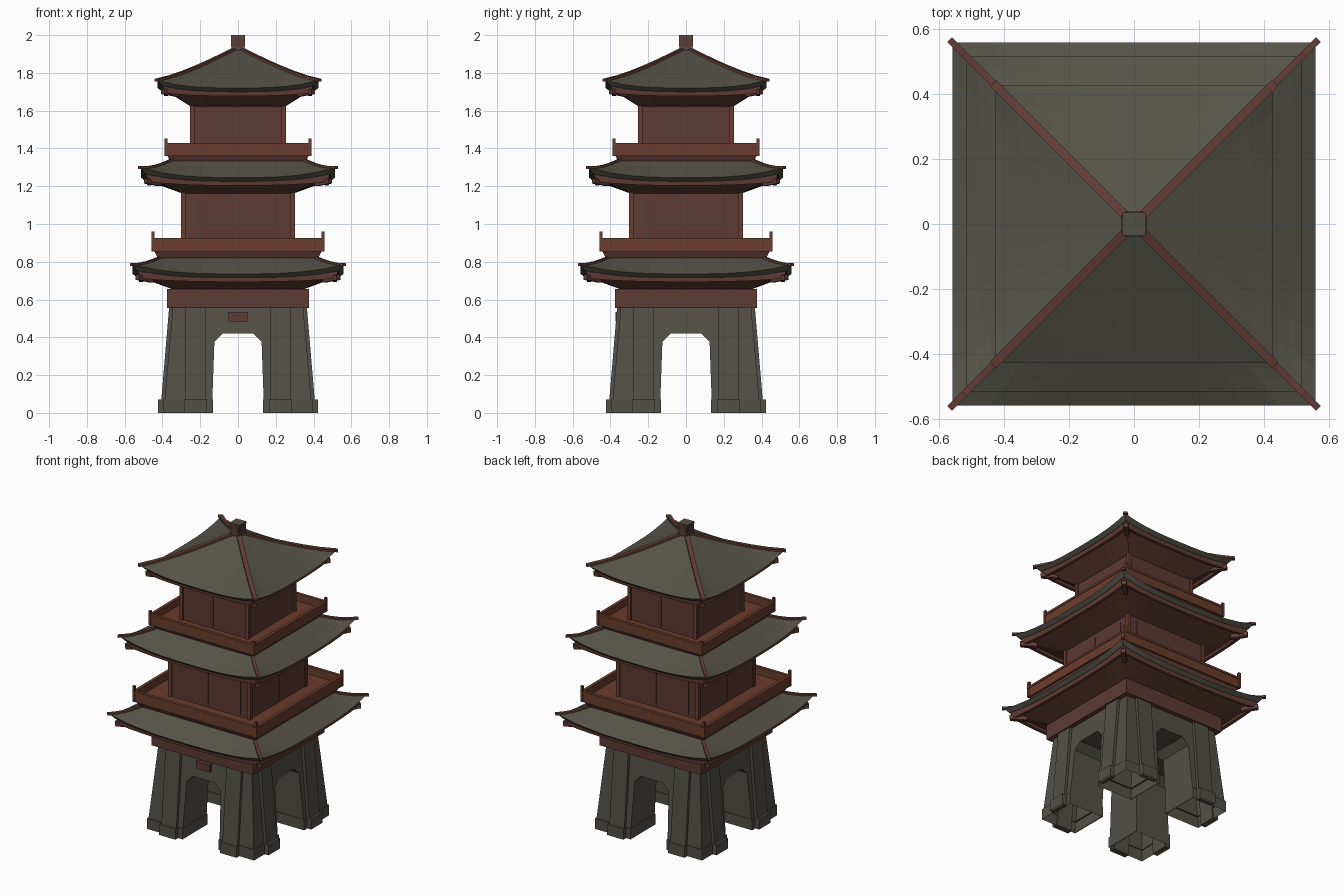
import bpy, bmesh, math
from mathutils import Matrix, Vector

if "Cube" in bpy.data.objects:
    bpy.data.objects.remove(bpy.data.objects["Cube"])


def mat(name, c):
    m = bpy.data.materials.new(name)
    m.diffuse_color = (*c, 1)
    m.use_nodes = True
    m.node_tree.nodes["Principled BSDF"].inputs["Base Color"].default_value = m.diffuse_color
    return m


STONE = mat("grey stone", (0.088, 0.081, 0.063))
TILE = mat("roof tile grey", (0.093, 0.086, 0.067))
WALL = mat("dark red wall", (0.110, 0.043, 0.034))
PANEL = mat("deep red panel", (0.108, 0.041, 0.032))
RAIL = mat("orange red timber", (0.145, 0.046, 0.026))
EAVE = mat("brown red eave", (0.122, 0.046, 0.035))


def finish(name, bm, material, recalc=True):
    if recalc:
        bmesh.ops.recalc_face_normals(bm, faces=bm.faces)
    me = bpy.data.meshes.new(name)
    bm.to_mesh(me)
    bm.free()
    me.materials.append(material)
    ob = bpy.data.objects.new(name, me)
    bpy.context.collection.objects.link(ob)
    return ob


def add_box(bm, lo, hi):
    """Axis aligned box from corner to corner."""
    c = [(a + b) / 2 for a, b in zip(lo, hi)]
    s = [b - a for a, b in zip(lo, hi)]
    m = Matrix.Translation(c) @ Matrix.Diagonal((*s, 1))
    return bmesh.ops.create_cube(bm, size=1, matrix=m)["verts"]


def four(bm):
    """Repeat everything round the z axis in quarter turns."""
    geo = bm.verts[:] + bm.edges[:] + bm.faces[:]
    for k in (1, 2, 3):
        d = bmesh.ops.duplicate(bm, geom=geo)["geom"]
        vs = [e for e in d if isinstance(e, bmesh.types.BMVert)]
        bmesh.ops.rotate(bm, verts=vs, cent=(0, 0, 0), matrix=Matrix.Rotation(k * math.pi / 2, 3, 'Z'))


def open_bottom(bm):
    """Remove faces lying on the ground so the legs are hollow."""
    low = [f for f in bm.faces if all(abs(v.co.z) < 1e-4 for v in f.verts)]
    bmesh.ops.delete(bm, geom=low, context='FACES')


def loft(name, rings, material, n=1):
    """Capped square loft; each ring is (half width, z, corner lift)."""
    bm = bmesh.new()
    loops = []
    for r, z, lift in rings:
        loop = []
        for k in range(4):
            for i in range(n):
                u = -1 + 2 * i / n
                p = Vector((u * r, -r, z + lift * abs(u) ** 3))
                loop.append(bm.verts.new(Matrix.Rotation(k * math.pi / 2, 3, 'Z') @ p))
        loops.append(loop)
    m = 4 * n
    for a, b in zip(loops, loops[1:]):
        for i in range(m):
            bm.faces.new((a[i], a[(i + 1) % m], b[(i + 1) % m], b[i]))
    bm.faces.new(loops[0])
    bm.faces.new(loops[-1])
    return finish(name, bm, material)


def hip_bars(name, path, w, h, material):
    """Bars down the four roof corners; path is (x = y distance, z)."""
    bm = bmesh.new()
    o = w / 2 / math.sqrt(2)
    secs = [[bm.verts.new((d + s * o, d - s * o, z + t)) for s, t in
             ((-1, -h), (1, -h), (1, h), (-1, h))] for d, z in path]
    for a, b in zip(secs, secs[1:]):
        for i in range(4):
            bm.faces.new((a[i], a[(i + 1) % 4], b[(i + 1) % 4], b[i]))
    bm.faces.new(secs[0])
    bm.faces.new(secs[-1])
    four(bm)
    return finish(name, bm, material)


# ---- stone gate base: tapered block with two crossing arched tunnels
base = loft("gate_base", [(0.395, 0, 0), (0.388, 0.07, 0), (0.345, 0.56, 0)], STONE)
bm = bmesh.new()
arch = [(-0.142, -0.1), (0.142, -0.1), (0.125, 0.375), (0.08, 0.42), (-0.08, 0.42), (-0.125, 0.375)]
f = bm.faces.new([bm.verts.new((x, -0.6, z)) for x, z in arch])
ext = bmesh.ops.extrude_face_region(bm, geom=[f])["geom"]
bmesh.ops.translate(bm, vec=(0, 1.2, 0), verts=[v for v in ext if isinstance(v, bmesh.types.BMVert)])
cut_a = finish("tunnel_cutter_a", bm, STONE)
cut_b = cut_a.copy()
cut_b.data = cut_a.data.copy()
cut_b.name = "tunnel_cutter_b"
cut_b.data.transform(Matrix.Rotation(math.pi / 2, 4, 'Z'))
bpy.context.collection.objects.link(cut_b)
for c in (cut_a, cut_b):
    md = base.modifiers.new("tunnel", 'BOOLEAN')
    md.object, md.operation, md.solver = c, 'DIFFERENCE', 'EXACT'
bpy.context.view_layer.update()
cut_mesh = bpy.data.meshes.new_from_object(base.evaluated_get(bpy.context.evaluated_depsgraph_get()))
base.modifiers.clear()
bm = bmesh.new()
bm.from_mesh(cut_mesh)
open_bottom(bm)
bm.to_mesh(cut_mesh)
bm.free()
base.data = cut_mesh
for c in (cut_a, cut_b):
    bpy.data.objects.remove(c)

# pilasters leaning with the walls
bm = bmesh.new()
for s in (-1, 1):
    lo, hi = sorted((s * 0.17, s * 0.28))
    for v in add_box(bm, (lo, -0.412, 0), (hi, -0.385, 0.555)):
        if v.co.z > 0.3:
            v.co.y = -0.365 if v.co.y < -0.39 else -0.34
four(bm)
finish("pilasters", bm, STONE)

# hollow plinth feet with stepped outline
bm = bmesh.new()
plan = [(0.132, 0.132), (0.395, 0.132), (0.395, 0.165), (0.424, 0.165), (0.424, 0.285), (0.395, 0.285),
        (0.395, 0.395), (0.285, 0.395), (0.285, 0.424), (0.165, 0.424), (0.165, 0.395), (0.132, 0.395)]
rings = [[bm.verts.new((0.27 + (x - 0.27) * k, 0.27 + (y - 0.27) * k, z)) for x, y in plan]
         for k, z in ((1, 0), (1, 0.07), (0.9, 0.07))]
for a, b in zip(rings, rings[1:]):
    for i in range(12):
        j = (i + 1) % 12
        bm.faces.new((a[i], a[j], b[j], b[i]))
four(bm)
finish("plinth_feet", bm, STONE, False)

# plaque over the front arch
bm = bmesh.new()
add_box(bm, (-0.05, -0.372, 0.485), (0.05, -0.34, 0.535))
finish("front_plaque", bm, WALL)

# timber band above the gate
loft("gate_band", [(0.375, 0.555, 0), (0.375, 0.655, 0)], WALL)


def roof(name, re, zm, lift, ri, zi, rw, zw, wide):
    """Curved tile roof, fascia with soffit, hip ridges, corner rafters."""
    steps = 6
    top = []
    for i in range(steps + 1):
        s = 1 - i / steps
        top.append((re + (ri - re) * s, zm + 0.014 + (zi - zm - 0.014) * s, lift * (1 - s) ** 2.6))
    loft(name + "_tiles", top + [(re - 0.024, zm - 0.006, lift * 0.75), (ri, zi - 0.03, 0)], TILE, 10)
    loft(name + "_soffit", [(rw, zm + 0.004, 0), (re - 0.03, zm + 0.004, lift * 0.6),
                            (re - 0.034, zm - 0.028, lift * 0.4), (re - 0.054, zm - 0.028, lift * 0.4),
                            (re - 0.06, zm - 0.012, lift * 0.35), (rw, zw, 0)], EAVE, 10)
    path = [(r, z + l + 0.001) for r, z, l in top]
    d, z = path[-1]
    hip_bars(name + "_ridges", path[:-1] + [(d + 0.008, z)], wide, 0.007, EAVE)
    hip_bars(name + "_corner_rafters", [(re - 0.1, zm - 0.018), (re - 0.026, zm - 0.004)], 0.028, 0.014, EAVE)


roof("lower_roof", 0.558, 0.722, 0.048, 0.34, 0.86, 0.34, 0.652, 0.02)
roof("middle_roof", 0.514, 1.232, 0.052, 0.30, 1.365, 0.29, 1.16, 0.02)
roof("top_roof", 0.425, 1.706, 0.04, 0.02, 1.925, 0.25, 1.622, 0.028)


def balcony(name, h, z0, z1, ztop):
    """Floor tray with solid railings and corner posts."""
    loft(name + "_support", [(h - 0.03, z0 - 0.035, 0), (h - 0.012, z0, 0)], EAVE)
    loft(name + "_floor", [(h - 0.003, z0, 0), (h - 0.003, z0 + 0.02, 0)], RAIL)
    bm = bmesh.new()
    add_box(bm, (-h, -h, z0), (h, -h + 0.014, z1))
    add_box(bm, (-h - 0.003, -h - 0.003, z0), (-h + 0.013, -h + 0.013, ztop))
    add_box(bm, (-h - 0.003, -h - 0.004, z1 - 0.014), (h + 0.003, -h + 0.017, z1))
    four(bm)
    finish(name + "_railing", bm, RAIL)


def storey(name, h, z0, z1):
    """Walls with corner pillars and thin panels on each face."""
    w = h - 0.008
    loft(name + "_walls", [(w, z0, 0), (w, z1, 0)], WALL)
    bm = bmesh.new()
    add_box(bm, (-h, -h, z0), (-h + 0.024, -h + 0.024, z1))
    four(bm)
    finish(name + "_corner_pillars", bm, RAIL)
    bm = bmesh.new()
    for s in (-1, 1):
        lo, hi = sorted((s * h * 0.04, s * h * 0.75))
        add_box(bm, (lo, -w - 0.002, z0 + 0.03), (hi, -w + 0.004, z1 - 0.04))
    four(bm)
    finish(name + "_panels", bm, PANEL)


balcony("lower_balcony", 0.455, 0.855, 0.927, 0.96)
storey("middle_storey", 0.303, 0.86, 1.175)
balcony("upper_balcony", 0.385, 1.36, 1.43, 1.453)
storey("upper_storey", 0.254, 1.36, 1.64)

# finial block on the peak with red side plates
loft("finial", [(0.028, 1.89, 0), (0.035, 1.93, 0), (0.036, 2.0, 0)], STONE)
bm = bmesh.new()
add_box(bm, (-0.028, -0.038, 1.94), (0.028, -0.033, 1.99))
four(bm)
finish("finial_plates", bm, WALL)
